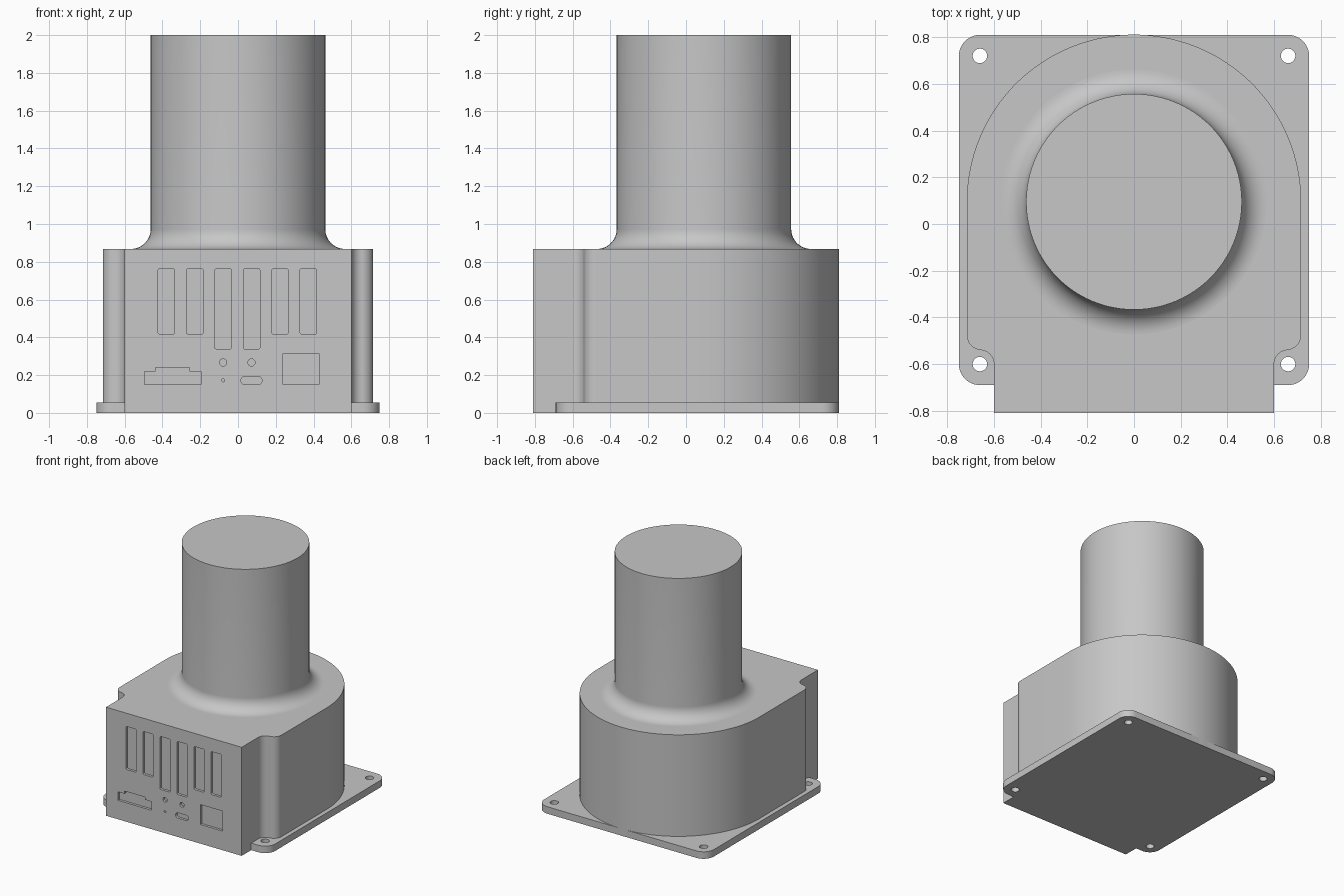
import bpy, bmesh
from math import cos, sin, radians
from mathutils import Vector

if "Cube" in bpy.data.objects:
    bpy.data.objects.remove(bpy.data.objects["Cube"])

grey = bpy.data.materials.new("plain_grey")
grey.use_nodes = True
COLOUR = (0.57, 0.57, 0.57, 1)
grey.diffuse_color = COLOUR
grey.node_tree.nodes["Principled BSDF"].inputs["Base Color"].default_value = COLOUR

CENTRE_Y = 0.095      # axis of the tower and of the rounded back
BODY_TOP = 0.868
PLATE_TOP = 0.056
FRONT = -0.81


def arc(cx, cy, r, start, end, n=12):
    angles = [radians(start + (end - start) * i / n) for i in range(n + 1)]
    return [(cx + r * cos(a), cy + r * sin(a)) for a in angles]


def circle(cx, cy, r, n=32):
    return arc(cx, cy, r, 0, 360, n)[:-1]


def rounded(x0, x1, y0, y1, r):
    return (arc(x1 - r, y0 + r, r, -90, 0) + arc(x1 - r, y1 - r, r, 0, 90)
            + arc(x0 + r, y1 - r, r, 90, 180) + arc(x0 + r, y0 + r, r, 180, 270))


def box(x0, x1, y0, y1):
    return [(x0, y0), (x1, y0), (x1, y1), (x0, y1)]


def make_object(name, bm):
    bmesh.ops.remove_doubles(bm, verts=bm.verts, dist=1e-5)
    bmesh.ops.recalc_face_normals(bm, faces=bm.faces)
    mesh = bpy.data.meshes.new(name)
    bm.to_mesh(mesh)
    bm.free()
    mesh.materials.append(grey)
    obj = bpy.data.objects.new(name, mesh)
    bpy.context.collection.objects.link(obj)
    return obj


def prisms(name, outlines, start, end, along_y=False):
    """Extrude flat outlines along z, or along y for outlines in x and z."""
    bm = bmesh.new()
    for outline in outlines:
        pts = [(u, start, v) if along_y else (u, v, start) for u, v in outline]
        face = bm.faces.new([bm.verts.new(p) for p in pts])
        moved = bmesh.ops.extrude_face_region(bm, geom=[face])["geom"]
        shift = Vector((0, end - start, 0) if along_y else (0, 0, end - start))
        bmesh.ops.translate(bm, vec=shift,
                            verts=[g for g in moved if isinstance(g, bmesh.types.BMVert)])
    return make_object(name, bm)


def select_only(obj):
    bpy.ops.object.select_all(action="DESELECT")
    obj.select_set(True)
    bpy.context.view_layer.objects.active = obj


def cut(obj, cutter):
    mod = obj.modifiers.new("cut", "BOOLEAN")
    mod.operation = "DIFFERENCE"
    mod.solver = "EXACT"
    mod.object = cutter
    select_only(obj)
    bpy.ops.object.modifier_apply(modifier=mod.name)
    bpy.data.objects.remove(cutter)


# Mounting plate with four screw holes
plate = prisms("mounting_plate", [rounded(-0.75, 0.75, -0.69, 0.81, 0.09)], 0, PLATE_TOP)
holes = [circle(x, y, 0.031) for x in (-0.66, 0.66) for y in (-0.6, 0.72)]
cut(plate, prisms("hole_cutter", holes, -0.1, 0.2))

# Housing: square front, relief around the front screws, round back
half = [(0.6, FRONT)] + arc(0.66, -0.6, 0.06, 180, 90)
half += arc(0.651, -0.475, 0.065, -90, 0)
half += arc(0, CENTRE_Y, 0.716, 0, 90, 48)
outline = half + [(-x, y) for x, y in reversed(half[:-1])]
housing = prisms("housing", [outline], 0, BODY_TOP)

# Shallow port recesses in the front face
ports = []
for i in range(6):
    x = -0.379 + 0.1503 * i
    bottom = 0.339 if i in (2, 3) else 0.418
    ports.append(rounded(x - 0.044, x + 0.044, bottom, 0.762, 0.008))
ports += [circle(-0.079, 0.267, 0.019), circle(0.071, 0.267, 0.019),
          circle(-0.079, 0.172, 0.008, 16),
          rounded(0.016, 0.127, 0.151, 0.193, 0.02),
          box(0.235, 0.431, 0.153, 0.312),
          [(-0.495, 0.151), (-0.196, 0.151), (-0.196, 0.22), (-0.257, 0.22),
           (-0.257, 0.241), (-0.437, 0.241), (-0.437, 0.22), (-0.495, 0.22)]]
cut(housing, prisms("port_cutter", ports, FRONT - 0.1, FRONT + 0.02, along_y=True))

# Round tower, flared where it meets the housing
profile = [(0, BODY_TOP - 0.02), (0.567, BODY_TOP - 0.02)]
profile += arc(0.567, BODY_TOP + 0.105, 0.105, 270, 180, 14)
profile += [(0.462, 2), (0, 2)]
bm = bmesh.new()
ring = [bm.verts.new((r, CENTRE_Y, z)) for r, z in profile]
edges = [bm.edges.new(pair) for pair in zip(ring, ring[1:])]
bmesh.ops.spin(bm, geom=ring + edges, cent=(0, CENTRE_Y, 0), axis=(0, 0, 1),
               angle=radians(360), steps=96, use_duplicate=False)
tower = make_object("tower", bm)

for part in (plate, housing, tower):
    select_only(part)
    bpy.ops.object.shade_smooth_by_angle(angle=radians(30))
